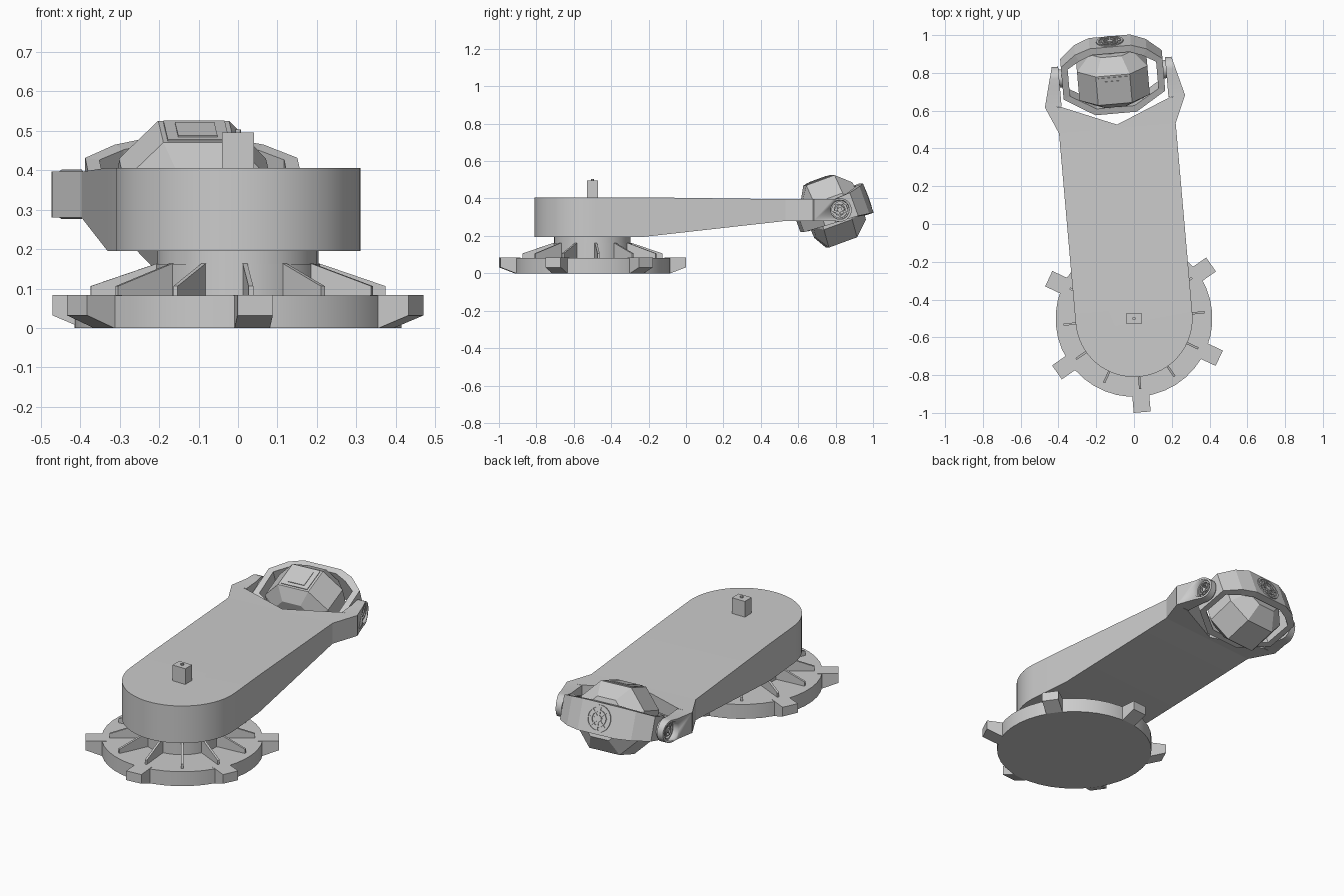
import bpy, bmesh
from math import pi, cos, sin, radians
from mathutils import Matrix, Vector

if "Cube" in bpy.data.objects:
    bpy.data.objects.remove(bpy.data.objects["Cube"])

T = Matrix.Translation
def R(deg, axis):
    return Matrix.Rotation(radians(deg), 4, axis)

ARM = T((0, -0.5, 0)) @ R(5, 'Z')                   # arm frame, +y runs along the arm
HEAD = ARM @ T((0, 1.3, 0.34)) @ R(20, 'X')         # tilted gimbal frame
ALONG_X = R(90, 'Y')
ALONG_Y = R(-90, 'X')


def finish(bm, name, mat, smooth=False):
    bmesh.ops.recalc_face_normals(bm, faces=bm.faces[:])
    bm.transform(mat)
    me = bpy.data.meshes.new(name)
    bm.to_mesh(me)
    bm.free()
    ob = bpy.data.objects.new(name, me)
    bpy.context.collection.objects.link(ob)
    if smooth:
        for o in bpy.context.selected_objects:
            o.select_set(False)
        ob.select_set(True)
        bpy.context.view_layer.objects.active = ob
        bpy.ops.object.shade_smooth_by_angle(angle=radians(30))
    return ob


def loft(bm, loops, closed=False):
    """Skin a list of equal-length point loops; cap the ends unless closed."""
    rows = [[bm.verts.new(p) for p in lp] for lp in loops]
    n = len(rows[0])
    pairs = list(zip(rows, rows[1:])) + ([(rows[-1], rows[0])] if closed else [])
    for a, b in pairs:
        for i in range(n):
            j = (i + 1) % n
            bm.faces.new((a[i], a[j], b[j], b[i]))
    if not closed:
        bm.faces.new(rows[0])
        bm.faces.new(rows[-1])
    return bm


def prism(pts, z0, z1):
    return loft(bmesh.new(), [[(x, y, z) for x, y in pts] for z in (z0, z1)])


def circle(r, n):
    return [(r * cos(2 * pi * i / n), r * sin(2 * pi * i / n)) for i in range(n)]


def cyl(name, r, z0, z1, mat, n=32):
    return finish(prism(circle(r, n), z0, z1), name, mat, True)


def box(name, x, y, z, mat):
    pts = [(x[0], y[0]), (x[1], y[0]), (x[1], y[1]), (x[0], y[1])]
    return finish(prism(pts, *z), name, mat)


def slab(name, profile, width, mat):
    """Extrude a (radius, z) profile across a width."""
    finish(loft(bmesh.new(), [[(r, s * width / 2, z) for r, z in profile] for s in (-1, 1)]), name, mat)


def wheel(name, r, mat, depth=0.012, spokes=6):
    """Spoked round cover: rim, inner ring, hub and spokes."""
    for part, ro, ri in (("rim", r, r * 0.84), ("inner_ring", r * 0.62, r * 0.5)):
        loops = [[(x, y, z) for x, y in circle(q, 28)]
                 for q, z in ((ro, 0), (ro, depth), (ri, depth), (ri, 0))]
        finish(loft(bmesh.new(), loops, True), f"{name}_{part}", mat, True)
    cyl(name + "_hub", r * 0.24, 0, depth, mat, 16)
    for i in range(spokes):
        box(f"{name}_spoke_{i}", (r * 0.2, r * 0.9), (-0.004, 0.004), (0, depth * 0.7),
            mat @ R(i * 360 / spokes, 'Z'))


# Base disc with neck
cyl("base_disc", 0.415, 0, 0.082, ARM, 40)
cyl("neck_lower", 0.208, 0.07, 0.162, ARM, 40)
cyl("neck_upper", 0.205, 0.16, 0.2, ARM, 40)

# Clamp lugs around the base and stiffening ribs on it
for i in range(6):
    slab(f"base_lug_{i}", [(0.39, 0.0), (0.415, 0.0), (0.498, 0.032), (0.498, 0.084), (0.39, 0.084)],
         0.09, ARM @ R(-90 + 60 * i, 'Z'))
for i in range(12):
    slab(f"base_rib_{i}", [(0.19, 0.08), (0.375, 0.08), (0.375, 0.106), (0.208, 0.163), (0.19, 0.163)],
         0.012, ARM @ R(-90 + 30 * i, 'Z'))

# Arm: round heel, straight sides, tapering towards the fork
outline = [(0.31 * cos(pi + pi * i / 32), 0.31 * sin(pi + pi * i / 32)) for i in range(33)]
bm = prism(outline + [(0.31, 1.01), (-0.31, 1.01)], 0.195, 0.406)
bmesh.ops.bisect_plane(bm, geom=bm.verts[:] + bm.edges[:] + bm.faces[:],
                       plane_co=(0, 0.25, 0), plane_no=(0, 1, 0))
for v in bm.verts:
    if v.co.y > 1.0:
        v.co.z = 0.28 if v.co.z < 0.3 else 0.396
finish(bm, "arm", ARM, True)

# Fork root with V notch
half = [(0.31, 1.01), (0.373, 1.155), (0.29, 1.15)]
finish(prism(half + [(0, 1.03)] + [(-x, y) for x, y in reversed(half)], 0.28, 0.396),
       "fork_root", ARM)

# Fork prongs: rounded ends, slanted outer face, hollow bearing housing
for s, side in ((-1, "left"), (1, "right")):
    pill = [(1.152, 0.28), (1.26, 0.28)]
    pill += [(1.3 + 0.063 * sin(a), 0.339 - 0.063 * cos(a))
             for a in (pi * k / 14 for k in range(15))]
    pill += [(1.26, 0.396), (1.152, 0.396)]
    bm = loft(bmesh.new(), [[(s * 0.284, y, z) for y, z in pill],
                            [(s * (0.373 - 0.26 * (y - 1.152)), y, z) for y, z in pill]])
    prong = finish(bm, f"fork_prong_{side}", ARM, True)
    axle = ARM @ T((0, 1.3, 0.339)) @ R(90 * s, 'Y')
    cutter = cyl("bearing_cutter", 0.051, 0.3, 0.45, axle)
    cutter.hide_render = True
    mod = prong.modifiers.new("bore", 'BOOLEAN')
    mod.object, mod.operation, mod.solver = cutter, 'DIFFERENCE', 'EXACT'
    bpy.context.view_layer.objects.active = prong
    bpy.ops.object.modifier_apply(modifier="bore")
    bpy.data.objects.remove(cutter)
    wheel(f"bearing_{side}", 0.05, axle @ T((0, 0, 0.3)), 0.014, 5)
    cyl(f"tilt_axle_{side}", 0.048, 0.24, 0.29, axle)

# Faceted gimbal ring, tallest at the far end: outer xy, inner xy, half height
right = [((0.11, -0.205), (0.10, -0.17), 0.053), ((0.27, -0.10), (0.235, -0.085), 0.056),
         ((0.27, 0.085), (0.235, 0.07), 0.066), ((0.19, 0.152), (0.17, 0.115), 0.077),
         ((0.11, 0.182), (0.10, 0.145), 0.083)]
left = [((-o[0], o[1]), (-i[0], i[1]), h) for o, i, h in reversed(right)]
sections = [[(*o, -h), (*o, h), (*i, h), (*i, -h)] for o, i, h in right + left]
finish(loft(bmesh.new(), sections, True), "gimbal_ring", HEAD)
wheel("ring_end_cover", 0.072, HEAD @ T((0, 0.181, 0)) @ ALONG_Y, 0.007, 8)

# Roll axle joining ring and head at both ends
cyl("roll_axle_far", 0.06, 0.11, 0.15, HEAD @ ALONG_Y)
cyl("roll_axle_near", 0.06, -0.175, -0.13, HEAD @ ALONG_Y)

# Faceted head with chamfered octagonal section
octa = [(0.09, 0.177), (0.187, 0.075), (0.187, -0.075), (0.09, -0.177)]
octa += [(-x, z) for x, z in reversed(octa)]
stations = [(-0.15, 0.6), (-0.106, 1.0), (0.055, 1.0), (0.135, 0.6)]
finish(loft(bmesh.new(), [[(x * k, y, z * k) for x, z in octa] for y, k in stations]),
       "gimbal_head", HEAD)

# Raised panel on top of the head
box("head_panel", (-0.078, 0.078), (-0.095, 0.045), (0.17, 0.181), HEAD)
box("head_panel_inset", (-0.05, 0.05), (-0.075, 0.025), (0.175, 0.184), HEAD)

# Small box with a pip on top of the heel
box("sensor_box", (-0.04, 0.04), (-0.53, -0.47), (0.40, 0.495), Matrix())
cyl("sensor_pip", 0.008, 0.49, 0.503, T((0, -0.5, 0)), 12)
